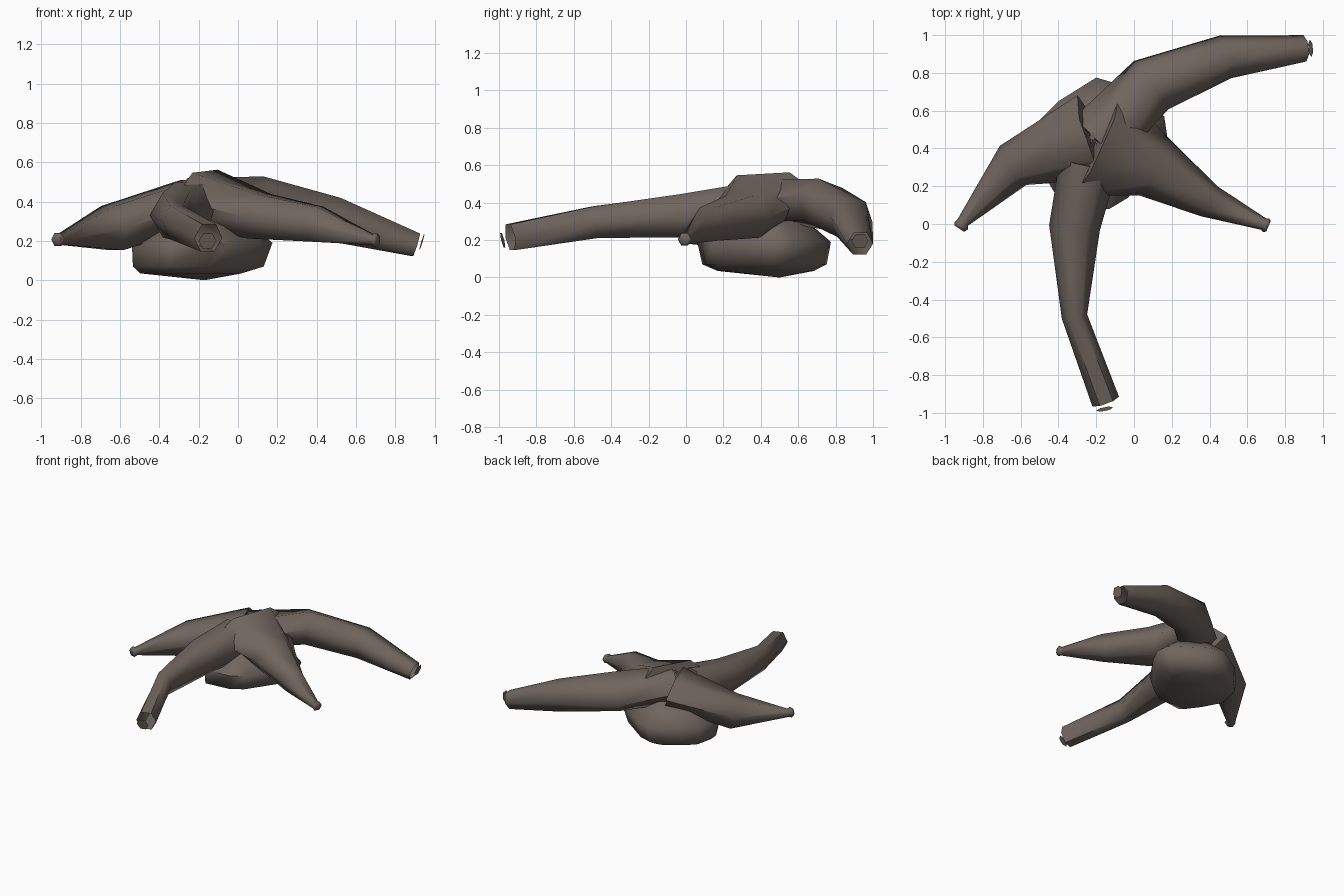
import bpy, bmesh
from math import sin, cos, pi, radians
from mathutils import Vector, Matrix

cube = bpy.data.objects.get("Cube")
if cube:
    bpy.data.objects.remove(cube)

bark = bpy.data.materials.new("grey_brown_bark")
bark.use_nodes = True
bark.diffuse_color = (0.16, 0.13, 0.11, 1)
bark.node_tree.nodes["Principled BSDF"].inputs["Base Color"].default_value = bark.diffuse_color


def finish(name, bm, angle=65):
    bmesh.ops.recalc_face_normals(bm, faces=bm.faces)
    mesh = bpy.data.meshes.new(name)
    bm.to_mesh(mesh)
    bm.free()
    mesh.materials.append(bark)
    ob = bpy.data.objects.new(name, mesh)
    bpy.context.collection.objects.link(ob)
    bpy.ops.object.select_all(action='DESELECT')
    ob.select_set(True)
    bpy.context.view_layer.objects.active = ob
    bpy.ops.object.shade_smooth_by_angle(angle=radians(angle))


def bridge(bm, a, b):
    n = len(a)
    for i in range(n):
        bm.faces.new((a[i], a[(i + 1) % n], b[(i + 1) % n], b[i]))


def hexagon(bm, centre, tangent, half_w, half_h, roll=0):
    turn = Matrix.Rotation(radians(roll), 3, tangent)
    side = tangent.cross(Vector((0, 0, 1))).normalized()
    up = turn @ side.cross(tangent).normalized()
    side = turn @ side
    return [bm.verts.new(centre + side * half_w * cos(k * pi / 3)
                         + up * half_h * sin(k * pi / 3) / sin(pi / 3)) for k in range(6)]


def root(name, stations, capped):
    """Six-sided tube through stations of (x, y, z, half width, half height, roll)."""
    bm = bmesh.new()
    pts = [Vector(s[:3]) for s in stations]
    rings = []
    for i, s in enumerate(stations):
        before = (pts[i] - pts[i - 1]).normalized() if i else Vector()
        after = (pts[i + 1] - pts[i]).normalized() if i + 1 < len(pts) else Vector()
        rings.append(hexagon(bm, pts[i], (before + after).normalized(), *s[3:]))
    for a, b in zip(rings, rings[1:]):
        bridge(bm, a, b)
    bm.faces.new(rings[0])
    if capped:
        bm.faces.new(rings[-1])
    finish(name, bm)


# Four spreading roots
root("back_left_root", [(-.20, .44, .41, .17, .11), (.09, .735, .39, .165, .12, -18),
                        (.485, .885, .31, .118, .105, -8), (.905, .93, .18, .07, .06)], False)
root("left_root", [(-.20, .435, .425, .31, .135, 3), (.11, .30, .325, .17, .115),
                   (.40, .12, .285, .09, .09), (.685, .0, .205, .033, .026),
                   (.70, -.007, .205, .04, .033), (.712, -.012, .205, .03, .024)], True)
root("front_root", [(-.24, .32, .37, .155, .13), (-.315, -.02, .33, .135, .115),
                    (-.315, -.49, .295, .068, .085), (-.15, -.94, .215, .075, .07)], False)
root("right_root", [(-.22, .46, .40, .235, .115), (-.64, .31, .265, .125, .115),
                    (-.905, .01, .207, .033, .026), (-.915, -.01, .207, .04, .033),
                    (-.925, -.025, .207, .03, .024)], True)

# Loose end plates of the two blunt roots
for name, centre, facing in (("back_left_root_end", (.935, .93, .195), (1, .08, -.3)),
                             ("front_root_end", (-.155, -.98, .2), (.2, -1, -.25))):
    bm = bmesh.new()
    bm.faces.new(hexagon(bm, Vector(centre), Vector(facing).normalized(), .046, .04))
    finish(name, bm)

# Faceted lump under the roots, leaning slightly to the right as it narrows
outline = [(-.50, .55), (-.40, .65), (-.20, .775), (-.08, .74), (.16, .57), (.175, .47),
           (.12, .36), (-.03, .14), (-.13, .08), (-.34, .06), (-.43, .18), (-.54, .38)]
middle = Vector((-.17, .45))
bm = bmesh.new()
levels = []
for z, scale, shift in ((.33, .5, 0), (.19, 1, 0), (.07, .93, -.02), (.035, .72, -.06)):
    ring = [middle + (Vector(p) - middle) * scale for p in outline]
    levels.append([bm.verts.new((p.x + shift, p.y, z)) for p in ring])
for a, b in zip(levels, levels[1:]):
    bridge(bm, a, b)
bm.faces.new(levels[0])
tip = bm.verts.new((-.17, .5, 0))
for i in range(len(outline)):
    bm.faces.new((levels[-1][i], levels[-1][(i + 1) % len(outline)], tip))
finish("under_lump", bm)

# Thin torn bark slivers at the join
bm = bmesh.new()
for k in range(4):
    a = k * pi / 4 + .5
    out = Vector((cos(a), sin(a), 0)) * .06
    wide = Vector((-sin(a), cos(a), 0)) * .006
    mid = Vector((-.22, .46, .525))
    drop = Vector((0, 0, -.015))
    bm.faces.new([bm.verts.new(p) for p in (mid - out + drop, mid + wide, mid + out + drop, mid - wide)])
finish("bark_slivers", bm, 20)
